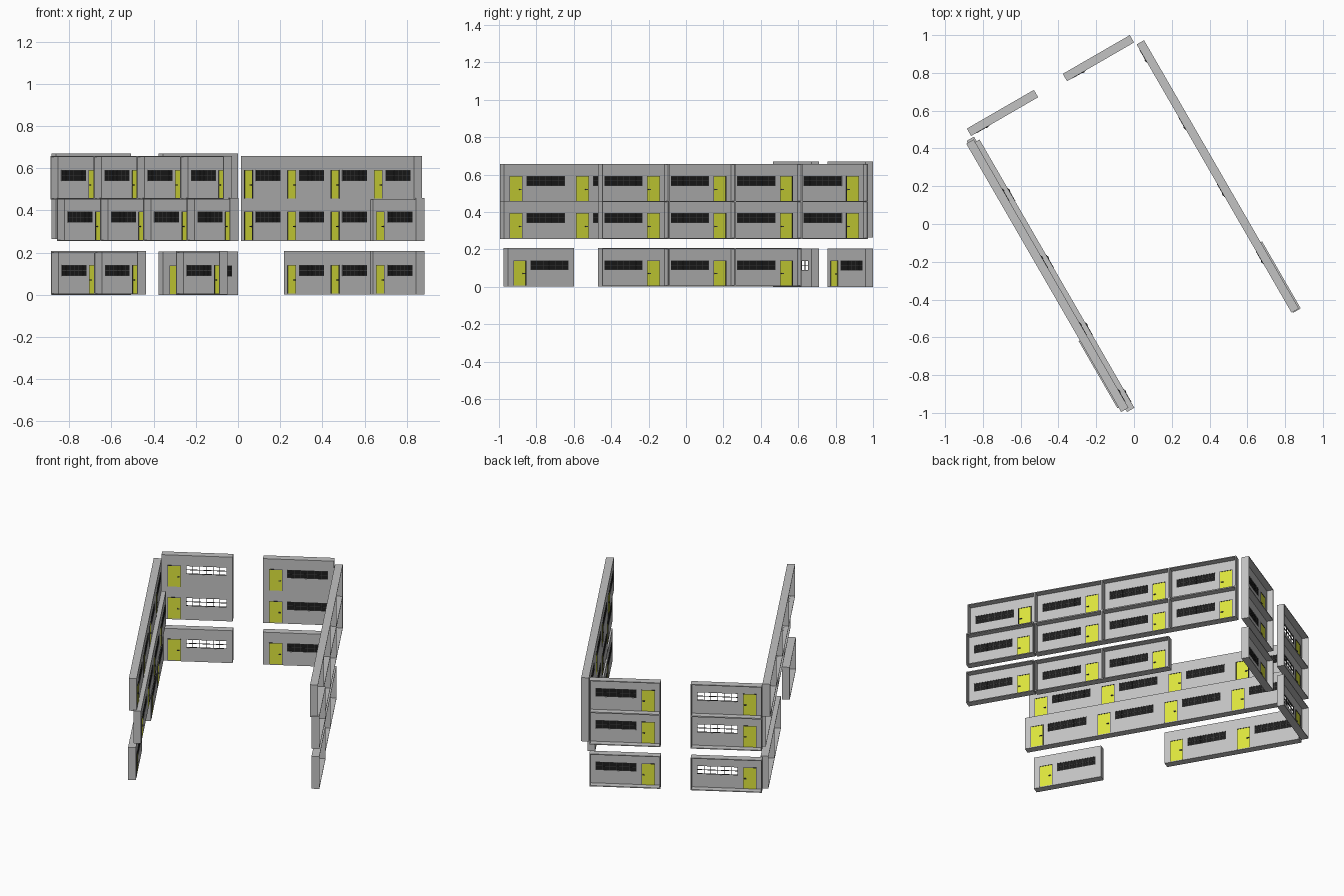
import bpy, bmesh, math
from mathutils import Matrix, Vector

cube = bpy.data.objects.get("Cube")
if cube:
    bpy.data.objects.remove(cube, do_unlink=True)

# each panel is a shallow tray: a thin sheet at the back of a deep rim
LENGTH, HEIGHT, DEPTH = 0.41, 0.205, 0.045
RIM, SHEET = 0.005, 0.038
WIN_X, WIN_Z = (0.034, 0.27), (0.087, 0.14)
DOOR_X, DOOR_TOP = (0.297, 0.376), 0.14


def material(name, color):
    mat = bpy.data.materials.new(name)
    mat.use_nodes = True
    mat.diffuse_color = (*color, 1)
    mat.node_tree.nodes["Principled BSDF"].inputs["Base Color"].default_value = (*color, 1)
    return mat


GREY = material("wall grey", (0.54, 0.54, 0.54))
YELLOW = material("door yellow", (0.72, 0.78, 0.045))
DARK = material("frame dark grey", (0.05, 0.05, 0.05))
BLACK = material("glass black", (0.012, 0.012, 0.012))


def finish(bm, name, mats):
    bmesh.ops.recalc_face_normals(bm, faces=bm.faces)
    mesh = bpy.data.meshes.new(name)
    bm.to_mesh(mesh)
    bm.free()
    for mat in mats:
        mesh.materials.append(mat)
    return mesh


def box(bm, xs, ys, zs, slot=0):
    size = Vector((xs[1] - xs[0], ys[1] - ys[0], zs[1] - zs[0]))
    mid = Vector((sum(xs), sum(ys), sum(zs))) / 2
    made = bmesh.ops.create_cube(bm, size=1, matrix=Matrix.Translation(mid) @ Matrix.Diagonal((*size, 1)))
    for face in {f for v in made["verts"] for f in v.link_faces}:
        face.material_index = slot


def wall_mesh():
    # thin sheet of cells with door and window left open
    bm = bmesh.new()
    xs = [RIM, *WIN_X, *DOOR_X, LENGTH - RIM]
    zs = [RIM, *WIN_Z, HEIGHT - RIM]
    grid = [[bm.verts.new((x, SHEET, z)) for z in zs] for x in xs]
    for i in range(len(xs) - 1):
        for k in range(len(zs) - 1):
            window = i == 1 and k == 1
            door = i == 3 and k < 2
            if not (window or door):
                bm.faces.new((grid[i][k], grid[i + 1][k], grid[i + 1][k + 1], grid[i][k + 1]))
    out = bmesh.ops.extrude_face_region(bm, geom=bm.faces[:])
    moved = [g for g in out["geom"] if isinstance(g, bmesh.types.BMVert)]
    bmesh.ops.translate(bm, verts=moved, vec=(0, DEPTH - SHEET, 0))
    # rim around the outward side
    for zs in ((0, RIM), (HEIGHT - RIM, HEIGHT)):
        box(bm, (0, LENGTH), (0, DEPTH), zs)
    for xs in ((0, RIM), (LENGTH - RIM, LENGTH)):
        box(bm, xs, (0, DEPTH), (RIM, HEIGHT - RIM))
    return finish(bm, "wall_panel", [GREY])


def door_mesh():
    # leaf, thin frame and a lever handle on both sides
    bm = bmesh.new()
    x0, x1 = DOOR_X
    edge = 0.003
    frame = (SHEET - 0.002, DEPTH + 0.002)
    box(bm, (x0 + edge, x1 - edge), (SHEET, DEPTH), (RIM, DOOR_TOP - edge))
    for side in ((x0, x0 + edge), (x1 - edge, x1)):
        box(bm, side, frame, (RIM, DOOR_TOP - edge), 1)
    box(bm, (x0, x1), frame, (DOOR_TOP - edge, DOOR_TOP), 1)
    box(bm, (x0 + 0.008, x0 + 0.022), (SHEET - 0.005, DEPTH + 0.005), (0.066, 0.071), 1)
    return finish(bm, "door", [YELLOW, DARK])


def window_mesh(glazed):
    # grid of bars, with or without a dark pane
    bm = bmesh.new()
    half, cols, rows = 0.0013, 6, 2
    bars = (SHEET + 0.001, DEPTH - 0.001)
    (x0, x1), (z0, z1) = WIN_X, WIN_Z
    for i in range(cols + 1):
        x = x0 + half + (x1 - x0 - 2 * half) * i / cols
        box(bm, (x - half, x + half), bars, WIN_Z)
    for k in range(rows + 1):
        z = z0 + half + (z1 - z0 - 2 * half) * k / rows
        box(bm, WIN_X, bars, (z - half, z + half))
    if glazed:
        box(bm, WIN_X, (SHEET + 0.002, DEPTH - 0.002), WIN_Z, 1)
    return finish(bm, "window", [DARK, BLACK])


WALL, DOOR = wall_mesh(), door_mesh()
GLAZED, OPEN = window_mesh(True), window_mesh(False)


def panel(name, x, y, z, angle, window=GLAZED):
    for part, mesh in (("wall", WALL), ("door", DOOR), ("window", window)):
        obj = bpy.data.objects.new(f"{name}_{part}", mesh)
        obj.location = (x, y, z)
        obj.rotation_euler.z = math.radians(angle)
        bpy.context.collection.objects.link(obj)


def row(name, x, y, z, angle, slots):
    a = math.radians(angle)
    for i in slots:
        panel(f"{name}_{i + 1}", x + i * LENGTH * math.cos(a), y + i * LENGTH * math.sin(a), z, angle)


# long wall on the +x side; the lower front panels stand slightly proud
for name, z, count in (("left_ground", 0.002, 3), ("left_middle", 0.255, 4)):
    panel(f"{name}_1", 0.883, -0.447, z, 120)
    row(name, 0.873, -0.447, z, 120, range(1, count))
row("left_upper", 0.873, -0.447, 0.453, 120, range(4))

# long wall on the -x side, with a gap in the ground floor
row("right_ground", -0.886, 0.44, 0.002, -60, range(2))
panel("right_ground_end", -0.293, -0.62, 0.002, -60)
row("right_middle", -0.857, 0.425, 0.255, -60, range(4))
row("right_upper", -0.888, 0.425, 0.453, -60, range(4))

# two stacks at the back
for floor, z in (("ground", 0), ("middle", 0.264), ("upper", 0.466)):
    panel(f"back_left_{floor}", -0.022, 1.0, z, 210)
    panel(f"back_right_{floor}", -0.53, 0.71, z, 210, OPEN)
